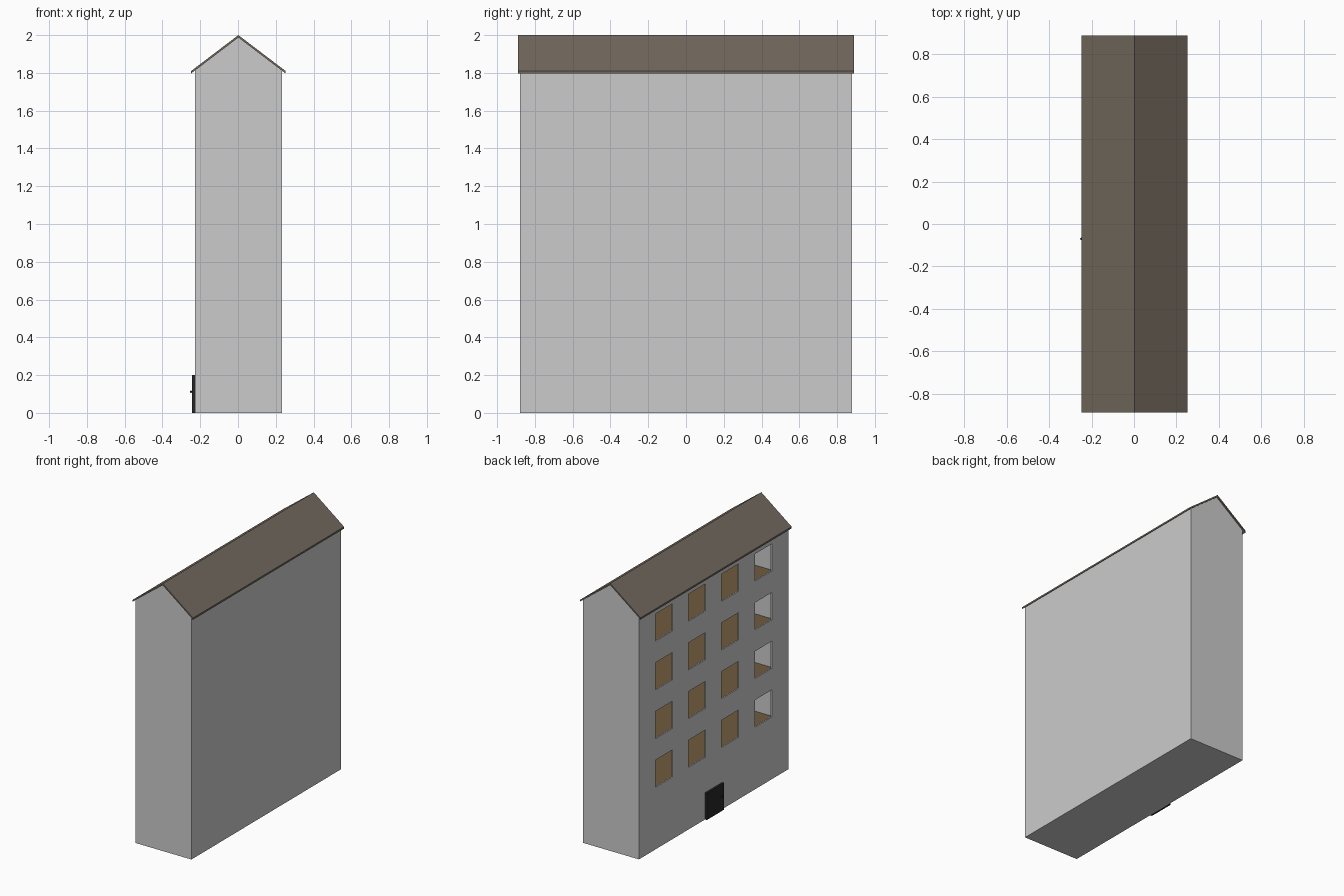
import bpy, bmesh
from mathutils import Vector

if "Cube" in bpy.data.objects:
    bpy.data.objects.remove(bpy.data.objects["Cube"])

CX = 0.002                      # wall block sits slightly right of the handle side
HX, HY = 0.23, 0.88             # half width and half length of the walls
STOREY, FLOORS = 0.363, 5
EAVE, APEX = STOREY * FLOORS, 1.988
T = 0.01                        # wall and slab thickness


def material(name, rgb):
    m = bpy.data.materials.new(name)
    m.diffuse_color = (*rgb, 1)
    m.use_nodes = True
    m.node_tree.nodes["Principled BSDF"].inputs["Base Color"].default_value = m.diffuse_color
    return m


roof_mat = material("roof_brown", (0.17, 0.14, 0.11))
wood_mat = material("floor_wood", (0.16, 0.105, 0.05))
door_mat = material("door_dark", (0.02, 0.02, 0.02))


def finish(name, bm, mat=None):
    bmesh.ops.recalc_face_normals(bm, faces=bm.faces)
    me = bpy.data.meshes.new(name)
    bm.to_mesh(me)
    bm.free()
    ob = bpy.data.objects.new(name, me)
    bpy.context.collection.objects.link(ob)
    if mat:
        me.materials.append(mat)
    return ob


def add_box(bm, lo, hi):
    lo, hi = Vector(lo), Vector(hi)
    verts = bmesh.ops.create_cube(bm, size=1)["verts"]
    bmesh.ops.scale(bm, vec=hi - lo, verts=verts)
    bmesh.ops.translate(bm, vec=(lo + hi) / 2, verts=verts)


def boxes(name, spans, mat=None):
    bm = bmesh.new()
    for lo, hi in spans:
        add_box(bm, lo, hi)
    return finish(name, bm, mat)


def extrude_y(name, profile, half, mat=None):
    bm = bmesh.new()
    face = bm.faces.new([bm.verts.new((x + CX, -half, z)) for x, z in profile])
    ext = bmesh.ops.extrude_face_region(bm, geom=[face])["geom"]
    verts = [v for v in ext if isinstance(v, bmesh.types.BMVert)]
    bmesh.ops.translate(bm, vec=(0, 2 * half, 0), verts=verts)
    return finish(name, bm, mat)


def cut(ob, cutter):
    cutter.hide_render = True
    mod = ob.modifiers.new("cut", "BOOLEAN")
    mod.object, mod.operation, mod.solver = cutter, "DIFFERENCE", "EXACT"
    bpy.context.view_layer.objects.active = ob
    bpy.ops.object.modifier_apply(modifier=mod.name)
    bpy.data.objects.remove(cutter)


# Walls with gables, hollowed into one room per storey
walls = extrude_y("walls", [(-HX, 0), (HX, 0), (HX, EAVE), (0, APEX), (-HX, EAVE)], HY)
ix, iy = HX - T, HY - T
cut(walls, boxes("room_cutter", [
    ((CX - ix, -iy, max(k * STOREY, T)), (CX + ix, iy, (k + 1) * STOREY - T))
    for k in range(FLOORS)]))

# Window openings in the left wall of the upper storeys
cut(walls, boxes("window_cutter", [
    ((CX - HX - 0.05, y - 0.1, k * STOREY + 0.1), (CX - HX + 0.05, y + 0.1, k * STOREY + 0.303))
    for k in range(1, FLOORS) for y in (-0.585, -0.195, 0.195, 0.585)]))

# Wooden floors
boxes("floors", [((CX - ix, -iy, k * STOREY - 0.004), (CX + ix, iy, k * STOREY + 0.002))
                 for k in range(1, FLOORS)], wood_mat)

# Pitched roof with a small overhang
extrude_y("roof", [(-0.25, 1.81), (0, 2.0), (0.25, 1.81), (0.25, 1.797),
                   (0, 1.987), (-0.25, 1.797)], 0.89, roof_mat)

# Door and handle
boxes("door", [((-0.243, -0.1, 0), (CX - HX, 0.1, 0.2))], door_mat)
bm = bmesh.new()
bmesh.ops.create_uvsphere(bm, u_segments=12, v_segments=8, radius=0.006)
bmesh.ops.translate(bm, vec=(-0.248, -0.07, 0.112), verts=bm.verts)
finish("door_handle", bm, door_mat)
